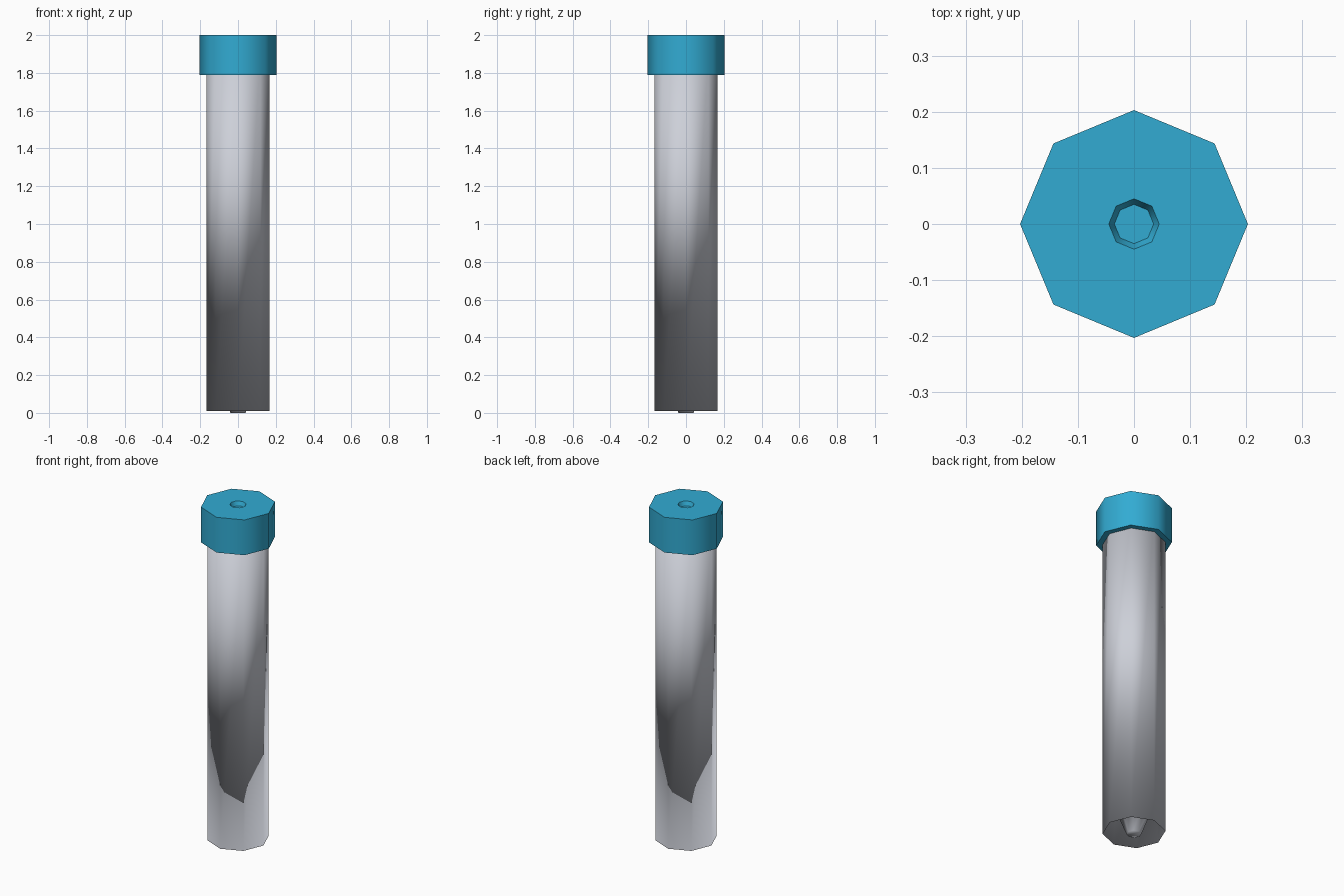
import bpy, bmesh
from math import cos, sin, pi, radians

SIDES = 8

default = bpy.data.objects.get("Cube")
if default:
    bpy.data.objects.remove(default, do_unlink=True)


def make_material(name, rgb):
    mat = bpy.data.materials.new(name)
    mat.use_nodes = True
    mat.diffuse_color = (*rgb, 1)
    mat.node_tree.nodes["Principled BSDF"].inputs["Base Color"].default_value = (*rgb, 1)
    return mat


def lathe(name, profile, mat, sharp_angle=None):
    """Spin (radius, z) points into an octagonal solid, closed at both ends."""
    bm = bmesh.new()
    rings = [[bm.verts.new((r * cos(2 * pi * i / SIDES), r * sin(2 * pi * i / SIDES), z))
              for i in range(SIDES)] for r, z in profile]
    for low, high in zip(rings, rings[1:]):
        for i in range(SIDES):
            j = (i + 1) % SIDES
            bm.faces.new((low[i], low[j], high[j], high[i]))
    bm.faces.new(rings[0])
    bm.faces.new(rings[-1])
    bmesh.ops.recalc_face_normals(bm, faces=bm.faces)
    mesh = bpy.data.meshes.new(name)
    bm.to_mesh(mesh)
    bm.free()
    mesh.materials.append(mat)
    obj = bpy.data.objects.new(name, mesh)
    bpy.context.collection.objects.link(obj)
    bpy.ops.object.select_all(action='DESELECT')
    obj.select_set(True)
    bpy.context.view_layer.objects.active = obj
    if sharp_angle is None:
        bpy.ops.object.shade_smooth()
    else:
        bpy.ops.object.shade_smooth_by_angle(angle=sharp_angle)
    return obj


grey = make_material("pale grey plastic", (0.61, 0.63, 0.69))
blue = make_material("blue plastic", (0.032, 0.41, 0.65))

# Tube: conical tip inside a thin skirt, then the straight outer wall
lathe("tube_body", [(0.04, 0), (0.15, 0.28), (0.168, 0.01), (0.168, 1.9)], grey)

# Cap: hollow underside, straight sides, shallow tapered dimple on top
lathe("cap", [(0.17, 1.93), (0.17, 1.79), (0.203, 1.79), (0.203, 2.0),
              (0.045, 2.0), (0.035, 1.975)], blue, radians(60))
